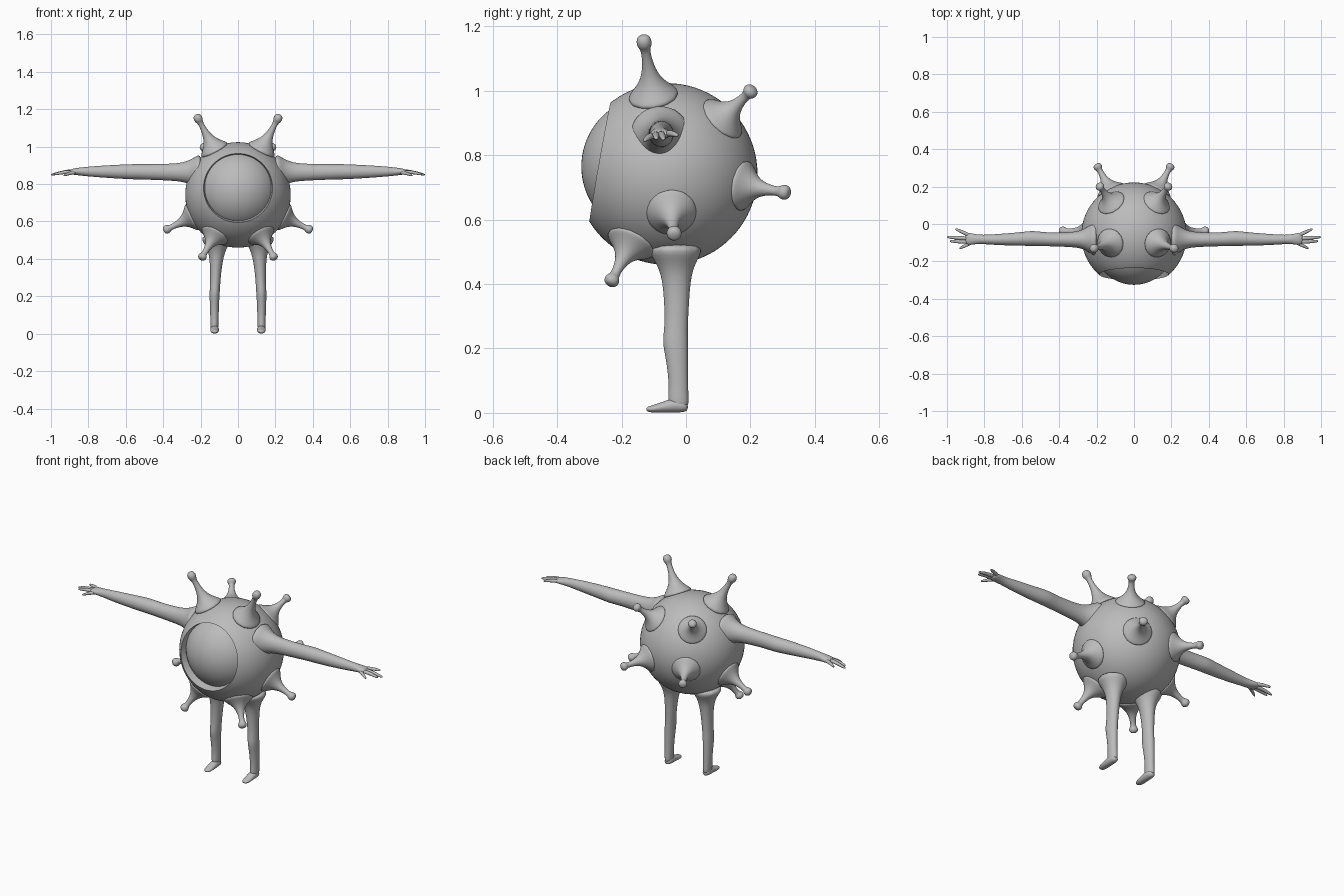
import bpy, bmesh, math
from mathutils import Vector

cube = bpy.data.objects.get("Cube")
if cube:
    bpy.data.objects.remove(cube, do_unlink=True)

grey = bpy.data.materials.new("plain grey")
grey.use_nodes = True
colour = (0.5, 0.5, 0.5, 1)
grey.diffuse_color = colour
grey.node_tree.nodes["Principled BSDF"].inputs["Base Color"].default_value = colour

X, Y, Z = Vector((1, 0, 0)), Vector((0, 1, 0)), Vector((0, 0, 1))
CENTRE = Vector((0, -0.06, 0.742))
RADIUS = 0.282


def finish(bm, name):
    bmesh.ops.recalc_face_normals(bm, faces=bm.faces)
    for f in bm.faces:
        f.smooth = True
    mesh = bpy.data.meshes.new(name)
    bm.to_mesh(mesh)
    bm.free()
    mesh.materials.append(grey)
    ob = bpy.data.objects.new(name, mesh)
    bpy.context.collection.objects.link(ob)
    return ob


def limb(name, stations, u, v, sides=12):
    """Loft ellipses (centre, radius along u, radius along v), mirrored in x."""
    bm = bmesh.new()
    swell = 1 / 0.955  # offsets the shrinking caused by subdivision
    rings = []
    for c, a, b in stations:
        ring = []
        for i in range(sides):
            t = math.tau * i / sides
            ring.append(bm.verts.new(Vector(c) + (u * a * math.cos(t) + v * b * math.sin(t)) * swell))
        rings.append(ring)
    for r, s in zip(rings, rings[1:]):
        for i in range(sides):
            j = (i + 1) % sides
            bm.faces.new((r[i], r[j], s[j], s[i]))
    bm.faces.new(rings[0])
    bm.faces.new(rings[-1])
    ob = finish(bm, name)
    ob.modifiers.new("Mirror", 'MIRROR')
    sub = ob.modifiers.new("Subdivision", 'SUBSURF')
    sub.levels = sub.render_levels = 2
    return ob


def ball(name, centre, radius):
    bm = bmesh.new()
    bmesh.ops.create_uvsphere(bm, u_segments=64, v_segments=40, radius=radius)
    bmesh.ops.translate(bm, verts=bm.verts, vec=centre)
    return finish(bm, name)


# Round body with a shallow tapered eye socket
body = ball("body", CENTRE, RADIUS)
bm = bmesh.new()
bmesh.ops.create_cone(bm, cap_ends=True, segments=64, radius1=0.168, radius2=0.212, depth=0.24)
for vert in bm.verts:
    x, y, z = vert.co
    vert.co = (x, -0.30 - z, 0.785 + y)
cutter = finish(bm, "socket_cutter")
cutter.hide_render = True
cut = body.modifiers.new("Socket", 'BOOLEAN')
cut.operation = 'DIFFERENCE'
cut.solver = 'EXACT'
cut.object = cutter
bpy.ops.object.select_all(action='DESELECT')
bpy.context.view_layer.objects.active = body
body.select_set(True)
bpy.ops.object.modifier_apply(modifier=cut.name)
bpy.data.objects.remove(cutter, do_unlink=True)
bpy.ops.object.shade_smooth_by_angle(angle=math.radians(30))

# Eyeball sitting in the socket
ball("eyeball", Vector((0, -0.105, 0.765)), 0.22)

# Radial stalks with flared roots and round tips
stalk_profile = [(0.60, 0.095), (0.66, 0.066), (0.72, 0.04), (0.79, 0.023), (0.88, 0.015),
                 (0.95, 0.014), (0.975, 0.021), (1.0, 0.024), (1.03, 0.021), (1.05, 0.011)]
tips = {
    "stalk_top": (0.213, -0.13, 1.15),
    "stalk_back_top": (0.182, 0.20, 0.998),
    "stalk_back": (0.193, 0.305, 0.685),
    "stalk_side": (0.38, -0.037, 0.558),
    "stalk_front_bottom": (0.19, -0.23, 0.412),
}
for name, tip in tips.items():
    way = Vector(tip) - CENTRE
    length = way.length
    n = way.normalized()
    u = n.cross(Y).normalized()
    v = n.cross(u)
    root = 0.262  # the flare starts just under the body surface
    stations = []
    for t, r in stalk_profile:
        d = root + (length - root) * (t - 0.60) / 0.40
        stations.append((CENTRE + n * d, r, r))
    limb(name, stations, u, v)

# Arms: x, y, z, half depth, half height
arm = [(0.19, -0.08, 0.862, 0.12, 0.11), (0.235, -0.08, 0.865, 0.072, 0.075),
       (0.28, -0.082, 0.864, 0.047, 0.054), (0.34, -0.084, 0.863, 0.038, 0.045),
       (0.48, -0.082, 0.865, 0.036, 0.041), (0.54, -0.076, 0.866, 0.041, 0.041),
       (0.60, -0.08, 0.866, 0.036, 0.039), (0.74, -0.084, 0.867, 0.029, 0.031),
       (0.83, -0.082, 0.867, 0.022, 0.023), (0.87, -0.08, 0.867, 0.032, 0.018),
       (0.905, -0.078, 0.865, 0.032, 0.012)]
limb("arm", [((x, y, z), a, b) for x, y, z, a, b in arm], Y, Z)

# Fingers: root and tip of each
fingers = [((0.86, -0.095, 0.863), (0.933, -0.13, 0.846)),
           ((0.88, -0.095, 0.865), (0.985, -0.092, 0.852)),
           ((0.88, -0.078, 0.867), (1.0, -0.07, 0.85)),
           ((0.87, -0.064, 0.866), (0.955, -0.027, 0.862))]
for i, (root, tip) in enumerate(fingers):
    a, b = Vector(root), Vector(tip)
    mid = a.lerp(b, 0.5) + Z * 0.005
    limb("finger_%d" % (i + 1), [(a, 0.012, 0.011), (mid, 0.011, 0.010),
                                 (a.lerp(b, 0.9), 0.008, 0.007), (b, 0.004, 0.004)], Y, Z, 8)

# Legs: x, y, z, half width, half depth
leg = [(0.113, -0.035, 0.53, 0.10, 0.10), (0.113, -0.032, 0.475, 0.062, 0.066),
       (0.114, -0.03, 0.43, 0.041, 0.046), (0.118, -0.029, 0.36, 0.031, 0.039),
       (0.122, -0.03, 0.27, 0.027, 0.035), (0.125, -0.034, 0.22, 0.027, 0.040),
       (0.126, -0.028, 0.17, 0.025, 0.034), (0.126, -0.023, 0.09, 0.022, 0.029),
       (0.126, -0.024, 0.045, 0.021, 0.032), (0.126, -0.022, 0.012, 0.020, 0.030)]
limb("leg", [((x, y, z), a, b) for x, y, z, a, b in leg], X, Y)

# Feet: y, z, half width, half height
foot = [(0.008, 0.017, 0.018, 0.014), (-0.03, 0.026, 0.023, 0.025), (-0.07, 0.018, 0.023, 0.017),
        (-0.105, 0.012, 0.021, 0.011), (-0.124, 0.011, 0.013, 0.007)]
limb("foot", [((0.125, y, z), a, b) for y, z, a, b in foot], X, Z)
